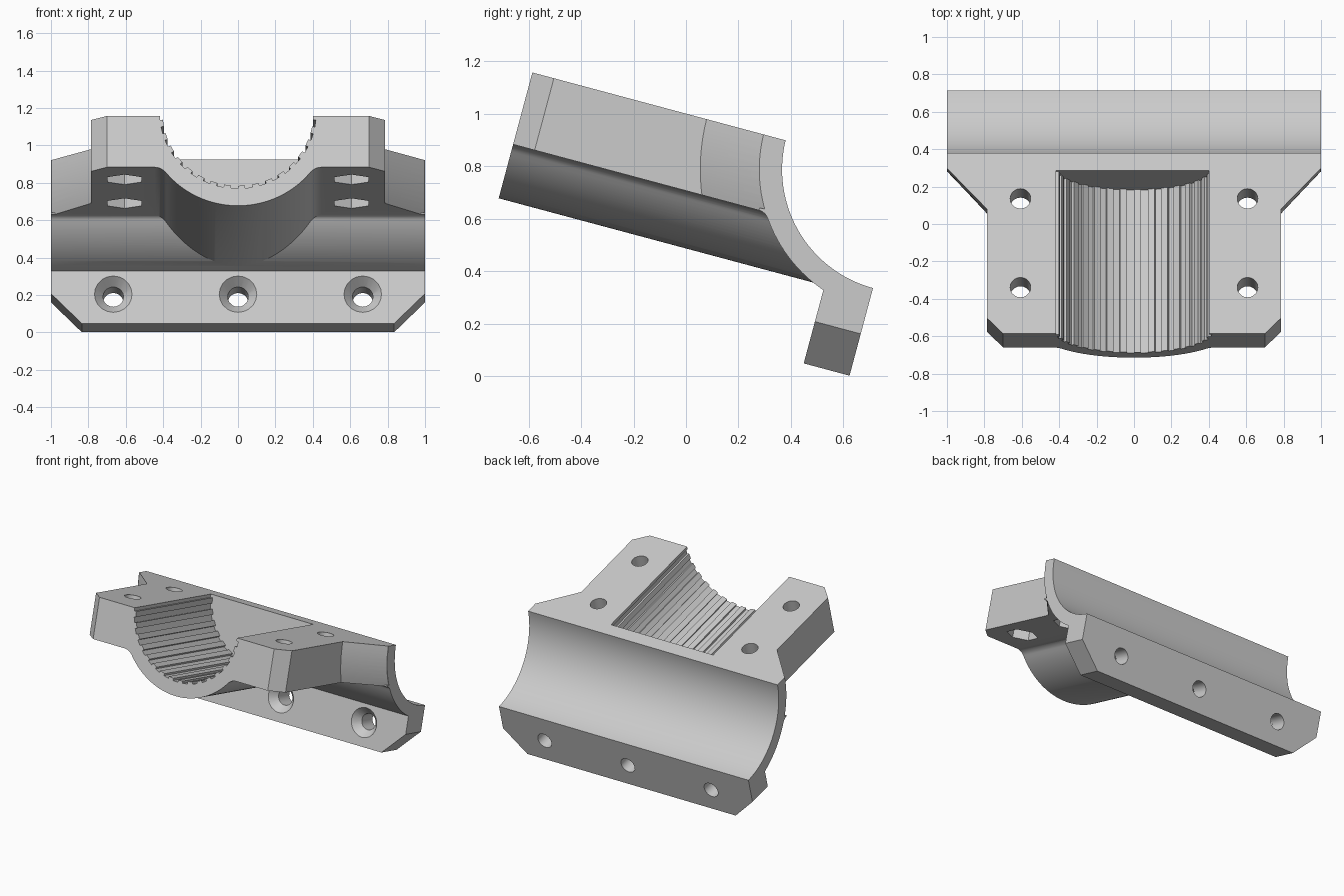
import bpy, bmesh
from math import sin, cos, sqrt, pi, radians, atan2, asin
from mathutils import Matrix

cube = bpy.data.objects.get("Cube")
if cube:
    bpy.data.objects.remove(cube, do_unlink=True)

# Main sizes, in the bracket's own untilted frame (top face is z = 0)
BORE_Y, BORE_Z, BORE_R, SHELL_R = 1.468, 0.01, 0.468, 0.555
WALL_R = 0.51  # hidden radius inside the shell wall where other parts end
PAD_Z, FLANGE_Y, FLANGE_Z = -0.284, 1.287, -0.804
SADDLE_R, FILLET = 0.497, 0.08

grey = bpy.data.materials.new("light grey")
grey.use_nodes = True
colour = (0.6, 0.6, 0.6, 1)
grey.diffuse_color = colour
grey.node_tree.nodes["Principled BSDF"].inputs["Base Color"].default_value = colour


def make(name, bm):
    bmesh.ops.recalc_face_normals(bm, faces=bm.faces)
    mesh = bpy.data.meshes.new(name)
    bm.to_mesh(mesh)
    bm.free()
    mesh.materials.append(grey)
    ob = bpy.data.objects.new(name, mesh)
    bpy.context.collection.objects.link(ob)
    return ob


def loft(rings):
    """Solid through matching rings of points."""
    bm = bmesh.new()
    rows = [[bm.verts.new(p) for p in ring] for ring in rings]
    for a, b in zip(rows, rows[1:]):
        for i in range(len(a)):
            j = (i + 1) % len(a)
            bm.faces.new((a[i], a[j], b[j], b[i]))
    bm.faces.new(rows[0])
    bm.faces.new(rows[-1])
    return bm


def arc(cx, cy, r, a, b, n):
    return [(cx + r * cos(a + (b - a) * i / n), cy + r * sin(a + (b - a) * i / n))
            for i in range(n + 1)]


def layer(half, z):
    """Symmetric outline at one height."""
    return [(x, y, z) for x, y in half + [(-x, y) for x, y in reversed(half)]]


def round_cutter(name, x, y, z, r1, r2, depth, sides, tilt=0):
    bm = bmesh.new()
    bmesh.ops.create_cone(bm, cap_ends=True, segments=sides, radius1=r1, radius2=r2,
                          depth=depth, matrix=Matrix.Translation((x, y, z))
                          @ Matrix.Rotation(tilt, 4, "X"))
    return make(name, bm)


def combine(target, other, operation):
    other.hide_render = True
    mod = target.modifiers.new(operation, "BOOLEAN")
    mod.operation, mod.solver, mod.object = operation, "EXACT", other
    bpy.context.view_layer.objects.active = target
    bpy.ops.object.modifier_apply(modifier=mod.name)
    bpy.data.objects.remove(other, do_unlink=True)


def shell_y(r, z):
    return BORE_Y - sqrt(r * r - (z - BORE_Z) ** 2)


def shell_angle(r, z):
    return pi + asin((BORE_Z - z) / r)


# Curved back shell with a fillet under the pad, running down into the bolt flange
r = 0.05
cz = PAD_Z - r
cy = shell_y(SHELL_R + r, cz)
tangent = atan2(BORE_Z - cz, BORE_Y - cy)
ledge = PAD_Z + 0.01
end = 1.5 * pi - asin((BORE_Y - FLANGE_Y) / SHELL_R)
profile = arc(BORE_Y, BORE_Z, SHELL_R, shell_angle(SHELL_R, 0),
              shell_angle(SHELL_R, ledge), 16)
profile += [(cy, ledge)] + arc(cy, cz, r, pi / 2, tangent, 8)
profile += arc(BORE_Y, BORE_Z, SHELL_R, pi + tangent, end, 20)[1:]
profile += [(FLANGE_Y, FLANGE_Z), (BORE_Y, FLANGE_Z)]
profile += arc(BORE_Y, BORE_Z, BORE_R, 1.5 * pi, shell_angle(BORE_R, 0), 48)
bm = loft([[(x, y, z) for y, z in profile] for x in (-1, 1)])
corners = [e for e in bm.edges if all(abs(v.co.z - FLANGE_Z) < 1e-4 for v in e.verts)
           and abs(e.verts[0].co.x - e.verts[1].co.x) < 1e-4]
bmesh.ops.bevel(bm, geom=corners, offset=0.165, segments=1, affect="EDGES")
bracket = make("clamp_bracket", bm)

# Flat pad with clipped front corners, flaring out to the shell
rings = []
for i in range(11):
    z = PAD_Z * i / 10
    rings.append(layer([(0.70, 0), (0.785, 0.085), (0.785, shell_y(0.78, z)),
                        (0.998, shell_y(SHELL_R, z)), (0.998, shell_y(WALL_R, z))], z))
combine(bracket, make("pad", loft(rings)), "UNION")

# Half-round saddle, blended into the pad with a fillet and ending in the shell wall
fz = PAD_Z - FILLET
fx = sqrt((SADDLE_R + FILLET) ** 2 - fz * fz)
lean = atan2(fz, fx)
side = [(fx, -0.1)] + arc(fx, fz, FILLET, pi / 2, pi + lean, 8)
side += arc(0, 0, SADDLE_R, lean, -pi / 2 + 0.03, 24)[1:]
rings = [layer([(x, 0), (x, shell_y(WALL_R, z))], z) for x, z in side]
combine(bracket, make("saddle", loft(rings)), "UNION")

# Ribbed channel in the saddle
TEETH, LIFT = 17, 0.016
ribs = [(-0.418, 0.1)]
for i in range(TEETH):
    for part, radius in ((0, 0.418), (0.5, 0.418), (0.5, 0.403), (1, 0.403)):
        a = pi + pi * (i + part) / TEETH
        ribs.append((radius * cos(a), LIFT + radius * sin(a)))
ribs.append((0.403, 0.1))
channel = loft([[(x, y, z) for x, z in ribs] for y in (-0.1, 0.902)])
combine(bracket, make("channel_cutter", channel), "DIFFERENCE")

# Vertical bolt holes with hexagonal nut pockets underneath
for x in (-0.607, 0.607):
    for y in (0.256, 0.747):
        for cutter in (round_cutter("bolt_cutter", x, y, -0.15, 0.055, 0.055, 0.6, 20),
                       round_cutter("nut_cutter", x, y, PAD_Z, 0.104, 0.104, 0.2, 6)):
            combine(bracket, cutter, "DIFFERENCE")

# Countersunk screw holes through the flange
for x in (-0.667, 0, 0.667):
    for cutter in (round_cutter("screw_cutter", x, 1.38, -0.642, 0.055, 0.055,
                                0.5, 20, -pi / 2),
                   round_cutter("countersink_cutter", x, FLANGE_Y + 0.02, -0.642,
                                0.113, 0.055, 0.07, 20, -pi / 2)):
        combine(bracket, cutter, "DIFFERENCE")

# Smooth the curves, then tilt the whole bracket forward
bpy.ops.object.select_all(action="DESELECT")
bracket.select_set(True)
bpy.context.view_layer.objects.active = bracket
bpy.ops.object.shade_smooth_by_angle(angle=radians(30))
bracket.rotation_euler = (radians(-15), 0, 0)
bracket.location = (0, -0.586, 1.158)
